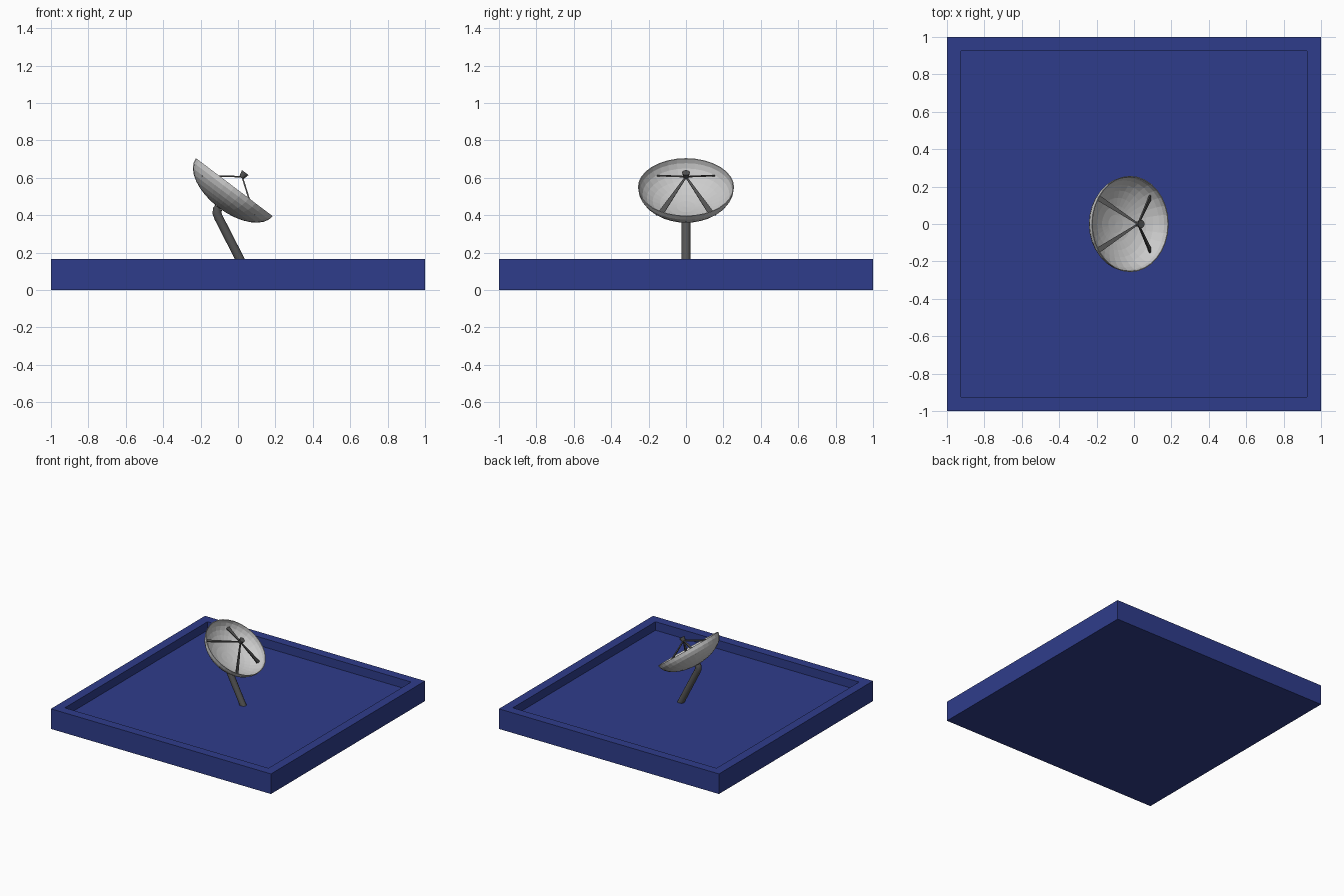
import bpy, bmesh
from math import sin, cos, pi
from mathutils import Vector, Matrix

if "Cube" in bpy.data.objects:
    bpy.data.objects.remove(bpy.data.objects["Cube"])


def material(name, color):
    m = bpy.data.materials.new(name)
    m.diffuse_color = (*color, 1)
    m.use_nodes = True
    m.node_tree.nodes["Principled BSDF"].inputs["Base Color"].default_value = m.diffuse_color
    return m


BLUE = material("blue", (0.028, 0.046, 0.26))
DARK = material("dark_grey", (0.09, 0.09, 0.09))
LIGHT = material("light_grey", (0.55, 0.55, 0.55))

# Dish frame: local z is the pointing axis, local y is world y
AXIS = Vector((0.603, 0, 0.798)).normalized()
CENTRE = Vector((-0.02, 0, 0.55))
FRAME = Matrix.Translation(CENTRE) @ AXIS.to_track_quat('Z', 'X').to_matrix().to_4x4()
side = Vector((0, 1, 0))
FRAME = Matrix.Translation(CENTRE) @ Matrix((side.cross(AXIS), side, AXIS)).transposed().to_4x4()


def finish(bm, name, mat, matrix=Matrix()):
    bmesh.ops.recalc_face_normals(bm, faces=bm.faces)
    bm.transform(matrix)
    me = bpy.data.meshes.new(name)
    bm.to_mesh(me)
    bm.free()
    me.materials.append(mat)
    ob = bpy.data.objects.new(name, me)
    bpy.context.collection.objects.link(ob)
    return ob


# Roof base: slab with a recessed top
TOP, FLOOR, INNER = 0.165, 0.095, 0.895
bm = bmesh.new()
bmesh.ops.create_cube(bm, size=1, matrix=Matrix.Translation((0, 0, TOP / 2)) @ Matrix.Diagonal((2, 2, TOP, 1)))
top = max(bm.faces, key=lambda f: f.calc_center_median().z)
bmesh.ops.inset_region(bm, faces=[top], thickness=1 - INNER)
floor = bmesh.ops.extrude_discrete_faces(bm, faces=[top])["faces"][0]
for v in floor.verts:
    v.co.z = FLOOR
finish(bm, "roof_base", BLUE)

# Dish: thin half-ellipsoid shell, outer profile then inner profile, spun
R, D, T, STEPS = 0.257, 0.138, 0.005, 8
angles = [i * pi / 2 / STEPS for i in range(STEPS + 1)]
profile = [(R * sin(a), -D * cos(a)) for a in angles]
profile += [((R - T) * sin(a), -(D - T) * cos(a)) for a in reversed(angles)]
bm = bmesh.new()
pts = [bm.verts.new((r, 0, z)) for r, z in profile]
edges = [bm.edges.new(p) for p in zip(pts, pts[1:])]
bmesh.ops.spin(bm, geom=pts + edges, axis=(0, 0, 1), cent=(0, 0, 0), angle=2 * pi, steps=32)
bmesh.ops.remove_doubles(bm, verts=bm.verts, dist=1e-4)
finish(bm, "dish", LIGHT, FRAME)

# Bent post: swept tube from the floor to the back of the dish
vertex = CENTRE - AXIS * D
path = [(0.051, FLOOR - 0.01), (-0.104, 0.388), (-0.113, 0.412), (-0.111, 0.43), (vertex.x, vertex.z)]
cu = bpy.data.curves.new("post", 'CURVE')
cu.dimensions = '3D'
cu.bevel_depth = 0.025
cu.bevel_resolution = 3
cu.use_fill_caps = True
sp = cu.splines.new('POLY')
sp.points.add(len(path) - 1)
for p, (x, z) in zip(sp.points, path):
    p.co = (x, 0, z, 1)
cu.materials.append(DARK)
bpy.context.collection.objects.link(bpy.data.objects.new("post", cu))

# Feed horn: small cone flaring outward
bm = bmesh.new()
bmesh.ops.create_cone(bm, cap_ends=True, segments=12, radius1=0.013, radius2=0.022,
                      depth=0.035, matrix=Matrix.Translation((0, 0, 0.08)))
finish(bm, "feed_horn", DARK, FRAME)


# Four flat struts, widening from the feed to the dish surface
def strut(name, sx, sy):
    bm = bmesh.new()
    start, end = Vector((0, 0, 0.07)), Vector((sx * 0.175, sy * 0.142, -0.055))
    thick = (end - start).cross(Vector((0, 1, 0))).normalized() * 0.004
    rings = []
    for p, w in ((start, 0.005), (end, 0.018)):
        rings.append([bm.verts.new(p + Vector((0, a * w, 0)) + thick * b)
                      for a, b in ((-1, -1), (1, -1), (1, 1), (-1, 1))])
    for i in range(4):
        j = (i + 1) % 4
        bm.faces.new((rings[0][i], rings[0][j], rings[1][j], rings[1][i]))
    for r in rings:
        bm.faces.new(r)
    finish(bm, name, DARK, FRAME)


for sx, row in ((1, "lower"), (-1, "upper")):
    for sy, hand in ((1, "back"), (-1, "front")):
        strut(f"{row}_{hand}_strut", sx, sy)
